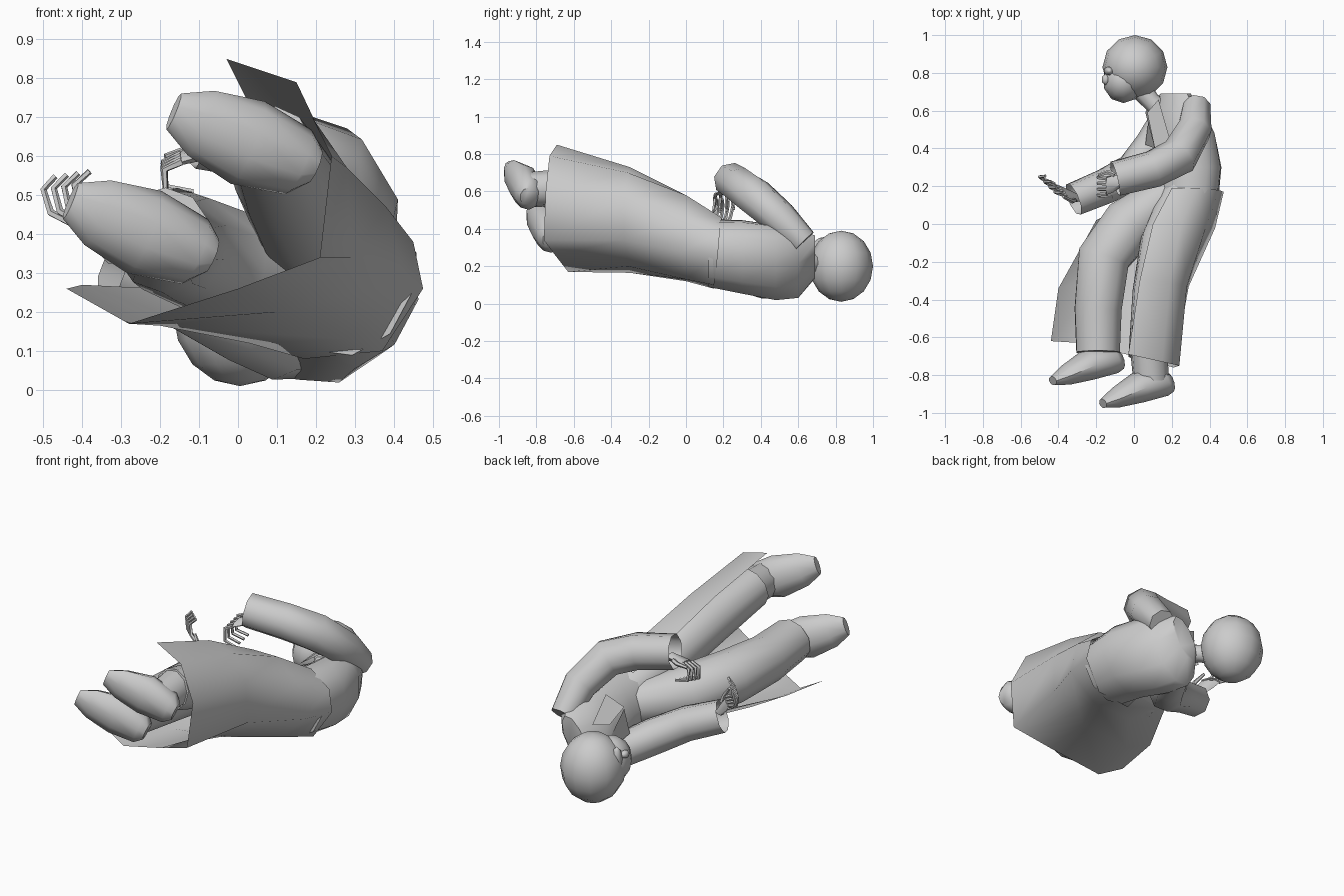
import bpy, math
from mathutils import Vector as V

if "Cube" in bpy.data.objects:
    bpy.data.objects.remove(bpy.data.objects["Cube"])

SIDE = V((0.47, 0, 0.88))     # across the reclining body
FRONT = V((-0.88, 0, 0.47))   # direction the chest faces


def finish(name, verts, faces, angle=50):
    me = bpy.data.meshes.new(name)
    me.from_pydata([tuple(v) for v in verts], [], faces)
    ob = bpy.data.objects.new(name, me)
    bpy.context.collection.objects.link(ob)
    bpy.ops.object.select_all(action='DESELECT')
    ob.select_set(True)
    bpy.context.view_layer.objects.active = ob
    bpy.ops.object.mode_set(mode='EDIT')
    bpy.ops.mesh.select_all(action='SELECT')
    bpy.ops.mesh.normals_make_consistent(inside=False)
    bpy.ops.object.mode_set(mode='OBJECT')
    bpy.ops.object.shade_smooth_by_angle(angle=math.radians(angle))
    return ob


def loft(name, rings, closed=True, caps=(True, True), angle=50):
    n = len(rings[0])
    verts = [p for r in rings for p in r]
    faces = []
    for i in range(len(rings) - 1):
        for j in range(n if closed else n - 1):
            k = (j + 1) % n
            faces.append((i*n + j, i*n + k, (i+1)*n + k, (i+1)*n + j))
    if closed and caps[0]:
        faces.append(tuple(reversed(range(n))))
    if closed and caps[1]:
        faces.append(tuple(range((len(rings)-1)*n, len(rings)*n)))
    return finish(name, verts, faces, angle)


def ellipse(c, a, b, n):
    return [V(c) + a*math.cos(2*math.pi*i/n) + b*math.sin(2*math.pi*i/n) for i in range(n)]


def tube(name, path, n=8, caps=(True, True)):
    """path: list of (x, y, z, radius)"""
    pts = [V(p[:3]) for p in path]
    rings, a = [], None
    for i, p in enumerate(pts):
        t = (pts[min(i+1, len(pts)-1)] - pts[max(i-1, 0)]).normalized()
        a = t.orthogonal() if a is None else a - t*a.dot(t)
        a.normalize()
        rings.append(ellipse(p, a*path[i][3], t.cross(a)*path[i][3], n))
    return loft(name, rings, caps=caps)


def ball(name, loc, scale, seg=10, rings=8):
    bpy.ops.mesh.primitive_uv_sphere_add(segments=seg, ring_count=rings, radius=1, location=loc)
    ob = bpy.context.object
    ob.name = name
    ob.scale = scale
    bpy.ops.object.shade_smooth()
    return ob


# coat body: (x, y, z, half width, half depth)
torso = [(.28, .12, .27, .19, .165), (.29, .30, .25, .21, .17), (.26, .48, .22, .22, .16),
         (.225, .60, .215, .21, .125), (.22, .69, .25, .13, .06)]
loft("coat_body", [ellipse(s[:3], SIDE*s[3], FRONT*s[4], 10) for s in torso])

# coat skirt: open sheet from waist to hem, upper front edge round the back to the lower one
skirt = [
    [(.20, .19, .44), (.33, .19, .46), (.45, .18, .38), (.475, .17, .26), (.37, .15, .10), (.17, .15, .08), (.08, .17, .20)],
    [(.10, 0, .58), (.25, 0, .58), (.38, -.02, .47), (.43, -.02, .28), (.28, 0, .13), (.03, 0, .12), (-.20, .02, .26)],
    [(.03, -.30, .73), (.19, -.31, .70), (.28, -.33, .57), (.29, -.33, .34), (.10, -.31, .20), (-.20, -.30, .165), (-.40, -.34, .27)],
    [(-.03, -.69, .85), (.15, -.73, .79), (.24, -.75, .60), (.21, -.76, .34), (0, -.70, .26), (-.28, -.63, .17), (-.44, -.62, .26)],
]
loft("coat_skirt", skirt, closed=False, angle=70)

# sleeves, open at the cuff
tube("upper_sleeve", [(.33, .63, .33, .075), (.32, .50, .46, .095), (.24, .36, .58, .105),
                      (.10, .29, .63, .10), (-.10, .24, .66, .095)], 8, (True, False))
tube("lower_sleeve", [(.18, .58, .11, .08), (.10, .42, .12, .095), (0, .28, .17, .10),
                      (-.15, .20, .25, .095), (-.32, .13, .31, .09)], 8, (True, False))

# trousers
tube("lower_leg_trouser", [(.20, .16, .26, .12), (-.03, -.01, .32, .15), (-.16, -.18, .375, .145),
                           (-.19, -.45, .38, .13), (-.19, -.68, .40, .12)], 10)
tube("upper_leg_trouser", [(.27, .16, .30, .13), (.17, -.10, .45, .14), (.12, -.36, .54, .13),
                           (.08, -.71, .62, .112)], 10)

# shoes: the same loft, shifted
shoe = [(-.07, -.72, .345, .05, .05), (-.11, -.72, .355, .09, .075), (-.24, -.745, .405, .115, .085),
        (-.36, -.80, .455, .09, .055), (-.43, -.83, .485, .05, .025)]
for name, off in (("lower_shoe", V((0, 0, 0))), ("upper_shoe", V((.265, -.12, .23)))):
    up = V((-.23, .96, .1))
    loft(name, [ellipse(V(s[:3]) + off, V((.38, 0, .92))*s[3], up*s[4], 10) for s in shoe])
tube("upper_ankle", [(.08, -.68, .62, .10), (.09, -.83, .61, .095)], 10)

# head, face and neck
ball("head", (.005, .83, .20), (.172, .17, .19), 12, 8)
ball("face", (-.055, .755, .235), (.11, .115, .125))
ball("nose", (-.15, .765, .29), (.022, .03, .022), 6, 4)
ball("brow", (-.13, .81, .275), (.03, .03, .07), 6, 4)
tube("neck", [(.03, .72, .21, .06), (.09, .65, .22, .05), (.17, .58, .22, .06)], 8)

# collar flaps lying along the chest opening
for name, pts in (("upper_lapel", [(.13, .66, .34), (.07, .59, .33), (.11, .40, .35), (.19, .45, .42)]),
                  ("lower_lapel", [(.09, .65, .15), (.06, .59, .27), (.11, .40, .34), (.06, .42, .22)])):
    finish(name, pts, [(0, 1, 2, 3)])


def hand(name, wrist, palm, spread, curl):
    w, p, s = V(wrist), V(palm), V(spread)
    d = p - w
    t = d.normalized().cross(s.normalized())*.016
    loft(name + "_palm", [ellipse(w, s*.6, t*1.6, 6), ellipse(w + d*.6, s, t*1.2, 6), ellipse(p, s, t, 6)])
    for i in range(4):
        f = p + s*(-.9 + .6*i)
        path = [f] + [f + V(c) + s*(i - 1.5)*.08*(k + 1) for k, c in enumerate(curl)]
        tube(f"{name}_finger_{i+1}", [(*q, .011 - .001*k) for k, q in enumerate(path)], 5)
    th = w + d*.5 + s
    tube(name + "_thumb", [(*th, .013), (*(th + s*.6 + d*.4), .012), (*(th + s*.6 + d*1.0), .008)], 5)


hand("upper_hand", (-.06, .23, .62), (-.145, .20, .595), (0, .045, .01),
     [(-.045, 0, -.02), (-.04, 0, -.085), (.03, 0, -.10)])
hand("lower_hand", (-.31, .14, .33), (-.39, .18, .43), (.035, -.035, .005),
     [(-.055, .02, .03), (-.07, .03, .09), (-.035, .03, .125)])
